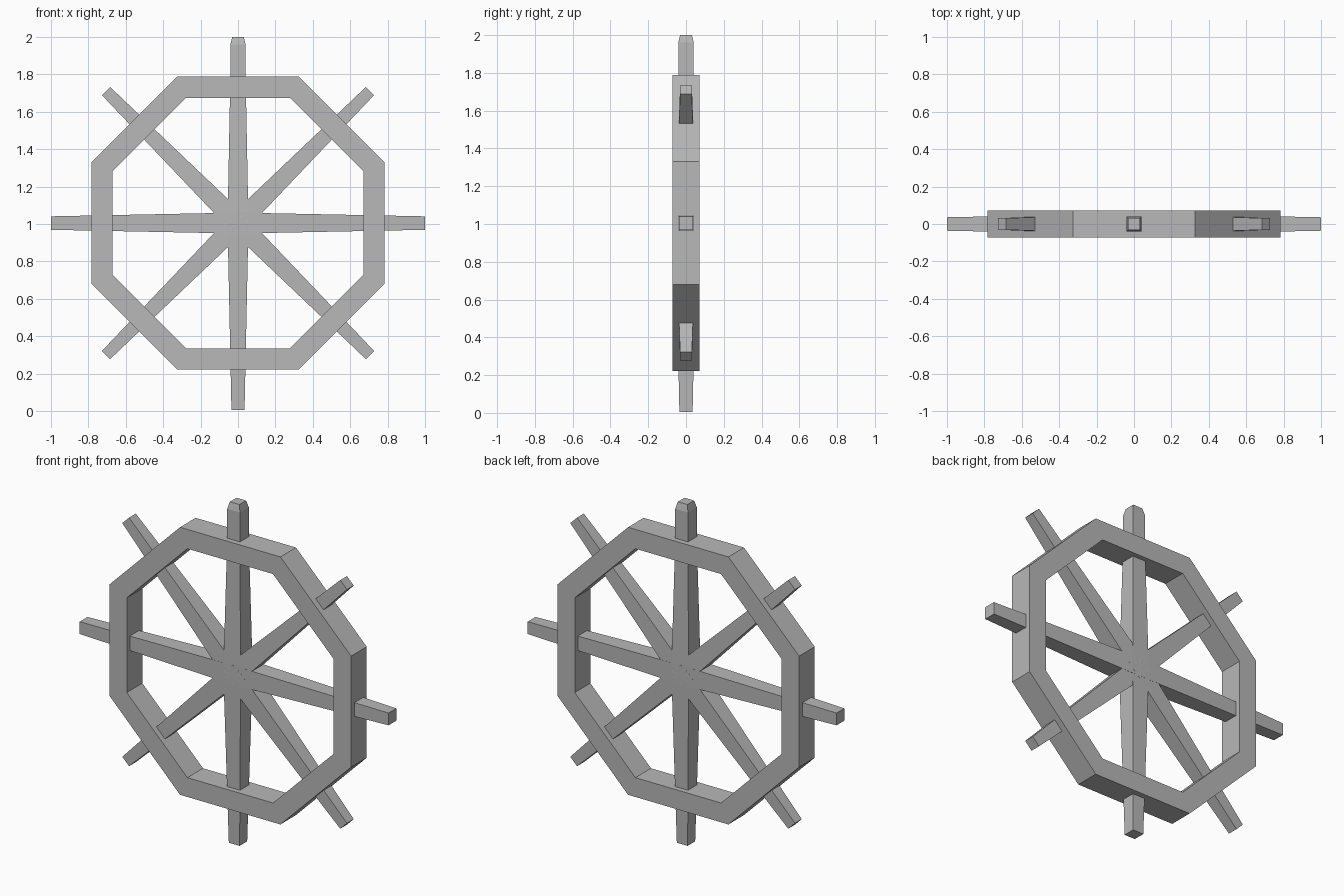
import bpy, bmesh, math
from mathutils import Matrix, Vector

cube = bpy.data.objects.get("Cube")
if cube:
    bpy.data.objects.remove(cube)

CENTRE = Vector((0, 0, 1.005))

grey = bpy.data.materials.new("grey")
grey.use_nodes = True
colour = (0.48, 0.48, 0.48, 1)
grey.diffuse_color = colour
grey.node_tree.nodes["Principled BSDF"].inputs["Base Color"].default_value = colour


def finish(bm, name):
    bmesh.ops.recalc_face_normals(bm, faces=bm.faces)
    mesh = bpy.data.meshes.new(name)
    bm.to_mesh(mesh)
    bm.free()
    mesh.materials.append(grey)
    obj = bpy.data.objects.new(name, mesh)
    obj.location = CENTRE
    bpy.context.collection.objects.link(obj)


def octagon(apothem, half_side, y):
    a, s = apothem, half_side
    return [(x, y, z) for x, z in ((a, -s), (a, s), (s, a), (-s, a),
                                   (-a, s), (-a, -s), (-s, -a), (s, -a))]


def spoke(name, degrees, sections):
    """Square bar lofted through (radius, half width) sections."""
    bm = bmesh.new()
    turn = Matrix.Rotation(-math.radians(degrees), 4, 'Y')
    loops = [[bm.verts.new(turn @ Vector((r, y * w, z * w)))
              for y, z in ((-1, -1), (1, -1), (1, 1), (-1, 1))]
             for r, w in sections]
    for a, b in zip(loops, loops[1:]):
        for i in range(4):
            j = (i + 1) % 4
            bm.faces.new((a[i], a[j], b[j], b[i]))
    bm.faces.new(loops[0])
    bm.faces.new(loops[-1])
    finish(bm, name)


# Octagonal rim with a rectangular section
bm = bmesh.new()
rings = [[bm.verts.new(p) for p in octagon(a, s, y)]
         for a, s, y in ((0.783, 0.325, -0.072), (0.783, 0.325, 0.072),
                         (0.67, 0.277, 0.072), (0.67, 0.277, -0.072))]
for k in range(4):
    a, b = rings[k], rings[(k + 1) % 4]
    for i in range(8):
        j = (i + 1) % 8
        bm.faces.new((a[i], a[j], b[j], b[i]))
finish(bm, "rim")

# Tapered spokes through the hub, ending in handles
HUB = 0.056
for angle in (0, 180):
    spoke(f"level_spoke_{angle}", angle, [(0, HUB), (1.0, 0.036)])
for angle in (45, 135, 225, 315):
    spoke(f"diagonal_spoke_{angle}", angle, [(0, HUB), (0.998, 0.031)])
spoke("lower_spoke", 270, [(0, HUB), (1.0, 0.035)])

# Top spoke has a narrowed grip end
spoke("king_spoke", 90, [(0, HUB), (0.78, 0.041), (0.955, 0.041), (0.995, 0.031)])
